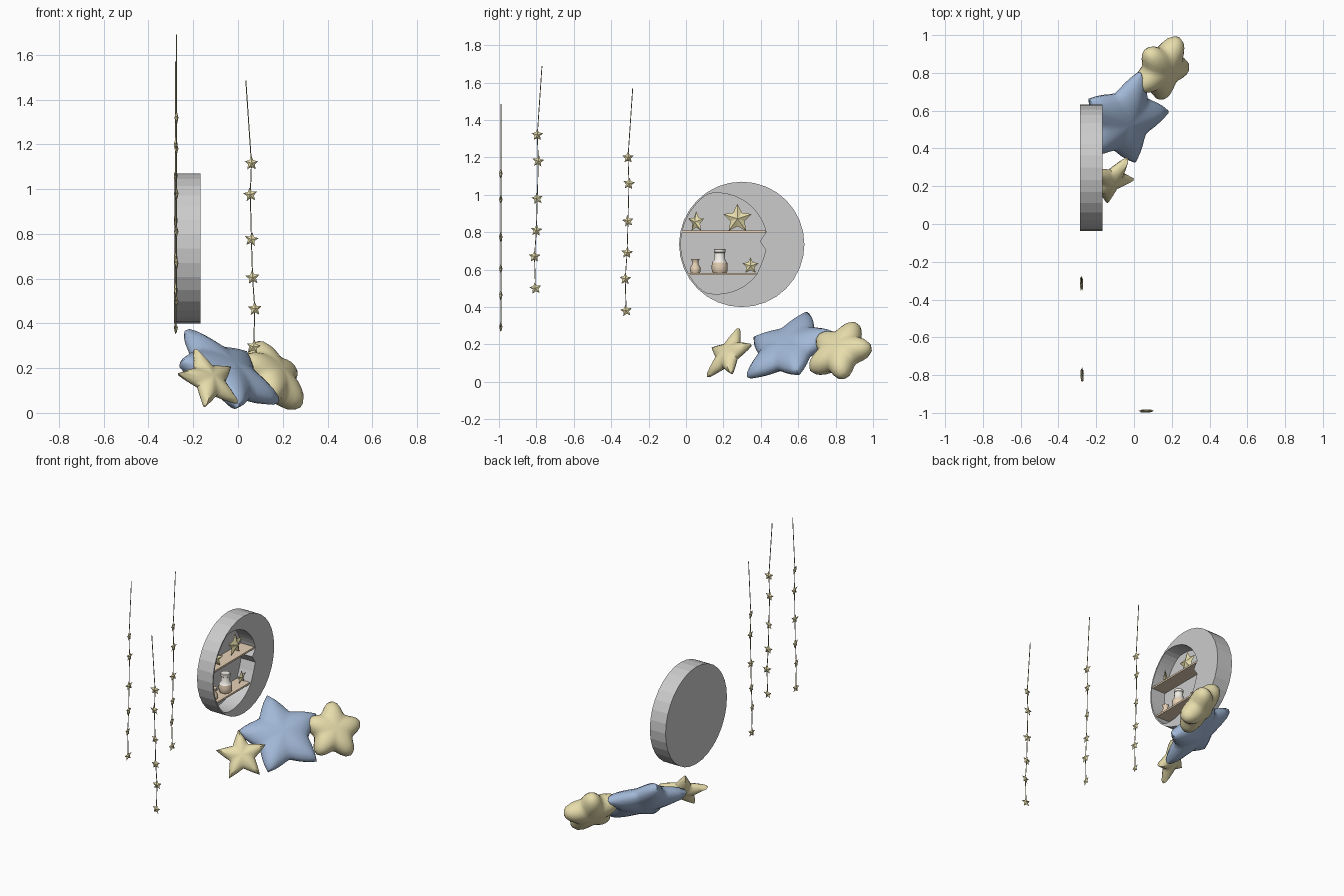
import bpy, bmesh, math
from mathutils import Vector, Matrix

if "Cube" in bpy.data.objects:
    bpy.data.objects.remove(bpy.data.objects["Cube"])


def material(name, rgb):
    m = bpy.data.materials.new(name)
    m.diffuse_color = (*rgb, 1)
    m.use_nodes = True
    m.node_tree.nodes["Principled BSDF"].inputs["Base Color"].default_value = m.diffuse_color
    return m


GOLD = material("gold", (0.80, 0.72, 0.41))
BLUE = material("blue", (0.36, 0.48, 0.68))
WOOD = material("wood", (0.80, 0.64, 0.47))
CREAM = material("cream", (0.90, 0.87, 0.82))
CORD = material("cord", (0.45, 0.40, 0.25))


def finish(name, bm, mat=None, smooth=None):
    bmesh.ops.recalc_face_normals(bm, faces=bm.faces)
    me = bpy.data.meshes.new(name)
    bm.to_mesh(me)
    bm.free()
    ob = bpy.data.objects.new(name, me)
    bpy.context.collection.objects.link(ob)
    if mat:
        me.materials.append(mat)
    if smooth:
        bpy.ops.object.select_all(action='DESELECT')
        bpy.context.view_layer.objects.active = ob
        ob.select_set(True)
        bpy.ops.object.shade_smooth_by_angle(angle=math.radians(smooth))
    return ob


def facing(center, normal, up):
    """Matrix turning local +Z to normal and local +Y towards up."""
    z = Vector(normal).normalized()
    y = Vector(up)
    y = (y - z * y.dot(z)).normalized()
    x = y.cross(z)
    return Matrix.Translation(center) @ Matrix((x, y, z)).transposed().to_4x4()


def add_star(bm, matrix, R, ratio, h, roundness=0.0, half=1, rings=1, power=2.0):
    """Five-pointed star, domed on both sides; half = steps from tip to valley."""
    n, ri, outline = 10 * half, R * ratio, []
    for i in range(n):
        a = 2 * math.pi * i / n
        d = abs((a + math.pi / 5) % (2 * math.pi / 5) - math.pi / 5)
        s = math.sin(math.pi / 5)
        straight = R * ri * s / (R * math.sin(d) + ri * math.sin(math.pi / 5 - d))
        wave = (R + ri) / 2 + (R - ri) / 2 * math.cos(5 * a)
        r = straight * (1 - roundness) + wave * roundness
        outline.append(Vector((-r * math.sin(a), r * math.cos(a), 0)))
    rim = [bm.verts.new(matrix @ p) for p in outline]
    for side in (1, -1):
        prev = rim
        for k in range(rings - 1, 0, -1):
            t = math.sin(math.pi / 2 * k / rings)
            z = side * h * math.sqrt(1 - t ** power)
            ring = [bm.verts.new(matrix @ (p * t + Vector((0, 0, z)))) for p in outline]
            for i in range(n):
                j = (i + 1) % n
                bm.faces.new((prev[i], prev[j], ring[j], ring[i]))
            prev = ring
        top = bm.verts.new(matrix @ Vector((0, 0, side * h)))
        for i in range(n):
            bm.faces.new((prev[i], prev[(i + 1) % n], top))


def star(name, mat, center, normal, up, *args, smooth=None, **kw):
    bm = bmesh.new()
    add_star(bm, facing(center, normal, up), *args, **kw)
    return finish(name, bm, mat, smooth)


def prism(name, outline, x0, x1, mat=None):
    """Extrude a (y, z) outline along x."""
    bm = bmesh.new()
    a = [bm.verts.new((x0, y, z)) for y, z in outline]
    b = [bm.verts.new((x1, y, z)) for y, z in outline]
    bm.faces.new(a)
    bm.faces.new(b)
    for i in range(len(a)):
        j = (i + 1) % len(a)
        bm.faces.new((a[i], a[j], b[j], b[i]))
    return finish(name, bm, mat)


def lathe(name, profile, center, mat, segs=16):
    bm = bmesh.new()
    rings = [[bm.verts.new((center[0] + r * math.cos(2 * math.pi * i / segs),
                            center[1] + r * math.sin(2 * math.pi * i / segs), z))
              for i in range(segs)] for r, z in profile]
    for lo, hi in zip(rings, rings[1:]):
        for i in range(segs):
            j = (i + 1) % segs
            bm.faces.new((lo[i], lo[j], hi[j], hi[i]))
    bm.faces.new(rings[0])
    bm.faces.new(rings[-1])
    return finish(name, bm, mat, 40)


# Three star cushions leaning on the floor
star("blue_cushion", BLUE, (-0.056, 0.55, 0.184), (0.52, -0.40, 0.76), (-0.17, 0.10, 0.18),
     0.28, 0.62, 0.07, roundness=0.3, half=4, rings=5, power=2.3, smooth=60)
star("round_cushion", GOLD, (0.149, 0.823, 0.163), (0.67, -0.43, 0.60), (-0.074, 0.087, 0.132),
     0.19, 0.68, 0.075, roundness=1.0, half=4, rings=6, power=3.0, smooth=60)
star("small_cushion", GOLD, (-0.129, 0.226, 0.147), (0.52, -0.66, 0.54), (-0.07, 0.064, 0.128),
     0.166, 0.50, 0.042, roundness=0.1, half=3, rings=4, smooth=40)

# Moon wall shelf: disc with a recess cut as a face-profile crescent
CY, CZ, RAD = 0.298, 0.735, 0.335
disc = [(CY + RAD * math.cos(2 * math.pi * i / 32), CZ + RAD * math.sin(2 * math.pi * i / 32))
        for i in range(32)]
moon = prism("moon_shelf", disc, -0.287, -0.167)
hole = []
a0, a1, steps = math.radians(13), math.radians(322), 44
for i in range(steps + 1):
    a = a0 + (a1 - a0) * i / steps
    p = Vector((0.165 + 0.27 * math.cos(a), 0.74 + 0.27 * math.sin(a)))
    d = p - Vector((CY, CZ))
    if d.length > RAD - 0.01:
        p = Vector((CY, CZ)) + d.normalized() * (RAD - 0.01)
    hole.append(tuple(p))
hole += [(0.408, 0.645), (0.427, 0.704), (0.395, 0.753)]
cutter = prism("moon_cutter", hole, -0.275, -0.12)
mod = moon.modifiers.new("recess", 'BOOLEAN')
mod.object, mod.operation, mod.solver = cutter, 'DIFFERENCE', 'EXACT'
bpy.context.view_layer.update()
cut_mesh = bpy.data.meshes.new_from_object(
    moon.evaluated_get(bpy.context.evaluated_depsgraph_get()))
moon.modifiers.clear()
moon.data = cut_mesh
bpy.data.objects.remove(cutter)

# Two boards
for name, y0, y1, z in (("upper_board", -0.022, 0.426, 0.802), ("lower_board", 0.01, 0.378, 0.576)):
    prism(name, [(y0, z - 0.006), (y1, z - 0.006), (y1, z + 0.006), (y0, z + 0.006)],
          -0.277, -0.173, WOOD)

# Star ornaments on the boards
for name, y, z, R, n in (("tilted_ornament", 0.055, 0.855, 0.057, (0.75, -0.66, 0)),
                         ("large_ornament", 0.275, 0.872, 0.08, (1, 0, 0)),
                         ("small_ornament", 0.345, 0.62, 0.046, (1, 0, 0))):
    star(name, GOLD, (-0.215, y, z), n, (0, 0, 1), R, 0.5, R * 0.25)

# Jars
JAR = (-0.222, 0.18)
lathe("jar_body", [(0.036, 0.582), (0.042, 0.592), (0.043, 0.62), (0.040, 0.638)], JAR, WOOD)
lathe("jar_top", [(0.040, 0.638), (0.030, 0.652), (0.028, 0.690), (0.031, 0.693),
                  (0.031, 0.708), (0.028, 0.711)], JAR, CREAM)
lathe("vase", [(0.024, 0.582), (0.028, 0.592), (0.027, 0.612), (0.016, 0.632),
               (0.016, 0.640), (0.023, 0.657)], (-0.222, 0.05), WOOD)

# Hanging garlands: sideways offset and height of the cord top and six stars
PATH = [(0.03, 1.69), (0.005, 1.32), (0.01, 1.18), (0.005, 0.98),
        (0.0, 0.81), (-0.01, 0.67), (-0.005, 0.50)]


def garland(number, x, y, dz, turn):
    place = Matrix.Translation((x, y, dz)) @ Matrix.Rotation(turn, 4, 'Z')
    bm = bmesh.new()
    for i, (s, z) in enumerate(PATH[1:]):
        lean = 0.15 * math.sin(2.3 * i)
        m = facing((0, s, z), (1, 0.2 * math.cos(1.7 * i), 0), (0, lean, 1))
        add_star(bm, place @ m, 0.033, 0.48, 0.009)
    finish("garland_stars_%d" % number, bm, GOLD)
    bm = bmesh.new()
    rings = [[bm.verts.new(place @ Vector((0.0025 * math.cos(a), s + 0.0025 * math.sin(a), z)))
              for a in (k * math.pi / 3 for k in range(6))] for s, z in PATH]
    for lo, hi in zip(rings, rings[1:]):
        for k in range(6):
            bm.faces.new((lo[k], lo[k - 1], hi[k - 1], hi[k]))
    bm.faces.new(rings[0])
    bm.faces.new(rings[-1])
    finish("garland_cord_%d" % number, bm, CORD, 60)


garland(1, 0.065, -0.99, -0.205, math.pi / 2)
garland(2, -0.275, -0.80, 0.0, 0)
garland(3, -0.278, -0.315, -0.12, 0)
